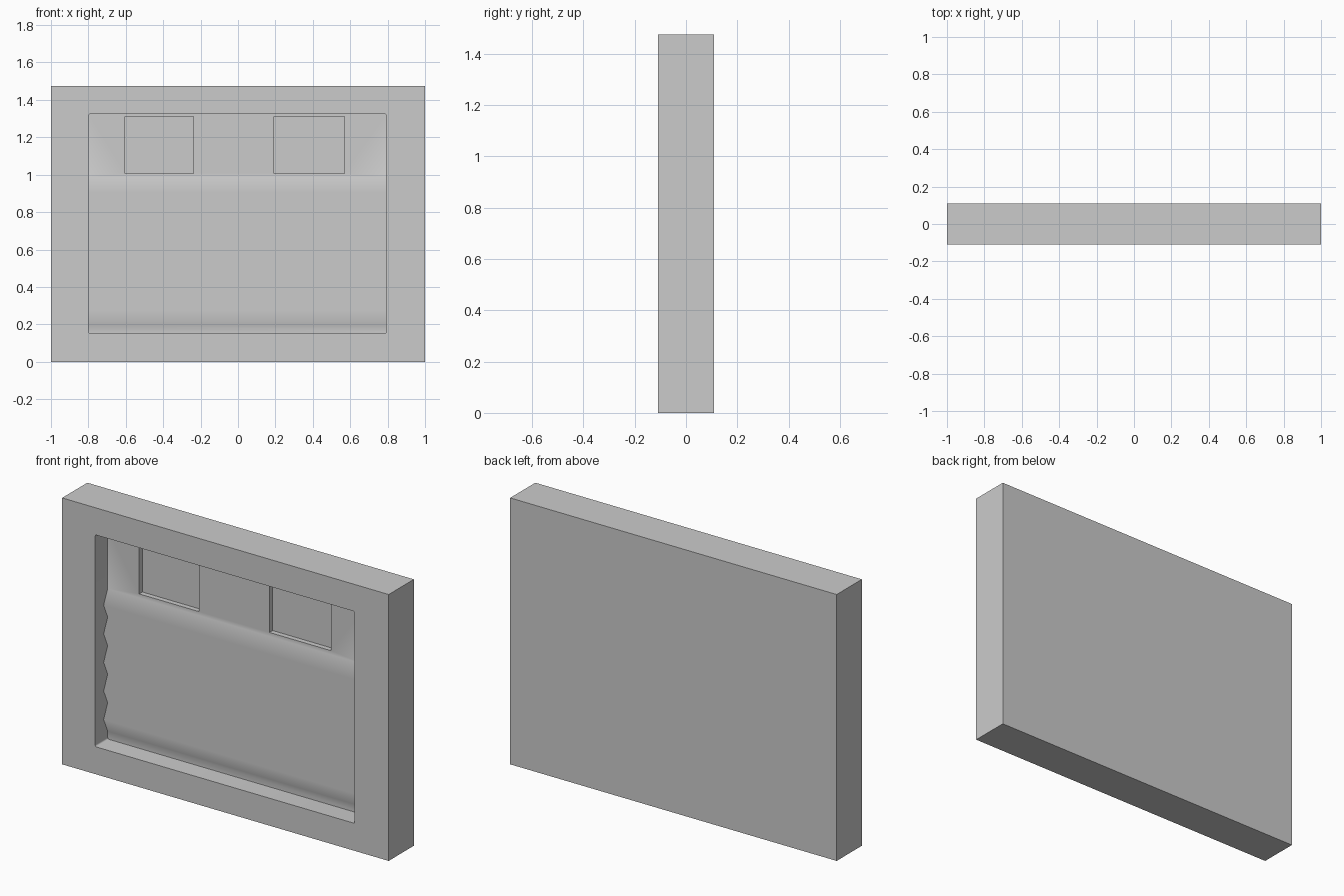
import bpy, bmesh, math
from mathutils import Vector

if "Cube" in bpy.data.objects:
    bpy.data.objects.remove(bpy.data.objects["Cube"])

D = 0.11          # half depth of the wall block


def make_object(name, bm):
    bmesh.ops.recalc_face_normals(bm, faces=bm.faces)
    mesh = bpy.data.meshes.new(name)
    bm.to_mesh(mesh)
    bm.free()
    obj = bpy.data.objects.new(name, mesh)
    bpy.context.collection.objects.link(obj)
    return obj


def extrude_x(name, profile, x0, x1, corner=0.0):
    """Extrude a (y, z) profile from x0 to x1; optionally round the four depth-wise corners."""
    bm = bmesh.new()
    face = bm.faces.new([bm.verts.new((x0, y, z)) for y, z in profile])
    geom = bmesh.ops.extrude_face_region(bm, geom=[face])["geom"]
    moved = [g for g in geom if isinstance(g, bmesh.types.BMVert)]
    bmesh.ops.translate(bm, verts=moved, vec=(x1 - x0, 0, 0))
    if corner:
        edges = [e for e in bm.edges
                 if abs((e.verts[0].co - e.verts[1].co).normalized().y) > 0.999
                 and e.calc_length() > 0.05]
        bmesh.ops.bevel(bm, geom=edges, offset=corner, segments=3,
                        profile=0.5, affect='EDGES')
    return make_object(name, bm)


def rect(y0, y1, z0, z1):
    return [(y0, z0), (y1, z0), (y1, z1), (y0, z1)]


def carve(target, cutter):
    mod = target.modifiers.new(cutter.name, 'BOOLEAN')
    mod.operation = 'DIFFERENCE'
    mod.solver = 'EXACT'
    mod.object = cutter
    bpy.context.view_layer.objects.active = target
    bpy.ops.object.modifier_apply(modifier=mod.name)
    bpy.data.objects.remove(cutter)


# Outer wall block
wall = extrude_x("shutter_wall", rect(-D, D, 0, 1.475), -1, 1)

# Opening whose floor is the zigzag shutter: five ridges below a flat strip
Z0, Z1, FLAT, RIDGE = 0.152, 1.325, 0.0, -0.036
low, pitch, ridges = 0.195, 0.158, 5
profile = [(-0.2, Z1), (-0.2, Z0), (FLAT, Z0), (FLAT, low)]
for i in range(ridges):
    profile += [(RIDGE, low + (i + 0.5) * pitch), (FLAT, low + (i + 1) * pitch)]
profile.append((FLAT, Z1))
carve(wall, extrude_x("opening_cutter", profile, -0.798, 0.792, corner=0.008))

# Two shallow windows in the flat strip
for x0, x1 in ((-0.605, -0.238), (0.193, 0.569)):
    carve(wall, extrude_x("window_cutter", rect(-0.05, 0.028, 1.007, 1.31), x0, x1))

# Smooth the ridges, keep the frame edges sharp
bpy.ops.object.select_all(action='DESELECT')
wall.select_set(True)
bpy.context.view_layer.objects.active = wall
bpy.ops.object.shade_smooth_by_angle(angle=math.radians(60))
